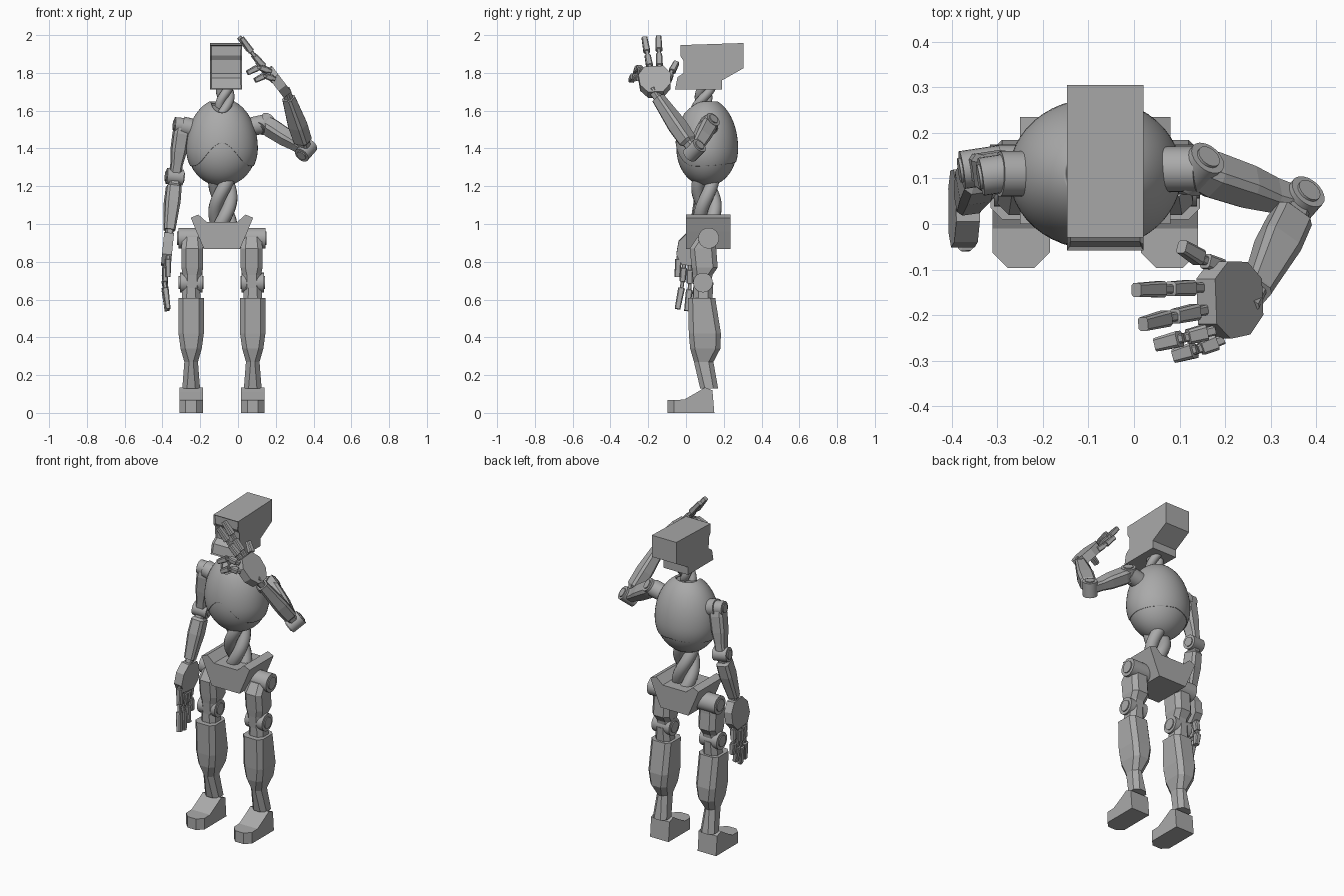
import bpy, bmesh
from math import sin, cos, pi, sqrt, exp
from mathutils import Vector, Matrix

old = bpy.data.objects.get("Cube")
if old:
    bpy.data.objects.remove(old, do_unlink=True)

grey = bpy.data.materials.new("plain grey")
grey.use_nodes = True
grey.diffuse_color = (0.4, 0.4, 0.4, 1)
grey.node_tree.nodes["Principled BSDF"].inputs["Base Color"].default_value = (0.4, 0.4, 0.4, 1)

MID = -0.085          # body centre line in x
BODY_Y = 0.11


def finish(name, bm, smooth=False):
    bmesh.ops.recalc_face_normals(bm, faces=bm.faces)
    me = bpy.data.meshes.new(name)
    bm.to_mesh(me)
    bm.free()
    me.materials.append(grey)
    if smooth:
        me.shade_smooth()
        me.set_sharp_from_angle(angle=0.6)
    else:
        me.shade_flat()
    ob = bpy.data.objects.new(name, me)
    bpy.context.collection.objects.link(ob)
    return ob


def loft(rings, caps=True):
    bm = bmesh.new()
    vs = [[bm.verts.new(p) for p in r] for r in rings]
    n = len(vs[0])
    for a, b in zip(vs, vs[1:]):
        for i in range(n):
            bm.faces.new((a[i], a[(i + 1) % n], b[(i + 1) % n], b[i]))
    if caps:
        bm.faces.new(vs[0])
        bm.faces.new(vs[-1])
    return bm


def octagon(w, d, c):
    """Chamfered rectangle with half sizes w, d and chamfer c."""
    return [(w, d - c), (w - c, d), (c - w, d), (-w, d - c),
            (-w, c - d), (c - w, -d), (w - c, -d), (w, c - d)]


def limb(name, a, b, side, sections):
    """Chamfered bar from a to b; sections are (t, half width along side, half depth)."""
    a, b = Vector(a), Vector(b)
    axis = (b - a).normalized()
    d = axis.cross(Vector(side)).normalized()
    w = d.cross(axis)
    return finish(name, loft([[a.lerp(b, t) + w * p + d * q
                               for p, q in octagon(hw, hd, min(hw, hd) * 0.35)]
                              for t, hw, hd in sections]))


def cylinder(name, a, b, r, n=24):
    a, b = Vector(a), Vector(b)
    rot = (b - a).to_track_quat('Z', 'Y')
    ring = [rot @ Vector((r * cos(2 * pi * i / n), r * sin(2 * pi * i / n), 0)) for i in range(n)]
    return finish(name, loft([[a + p for p in ring], [b + p for p in ring]]), True)


def joint(name, centre, axis, r, half):
    """Hinge drum with a raised disc on each end."""
    c, ax = Vector(centre), Vector(axis).normalized()
    cylinder(name, c - ax * half, c + ax * half, r)
    cylinder(name + "_cap", c - ax * (half + .006), c + ax * (half + .006), r * .65)


def stack(name, cx, sections):
    """Upright chamfered block; sections are (z, half width, y front, y back)."""
    return finish(name, loft([[(cx + p, (y0 + y1) / 2 + q, z)
                               for p, q in octagon(hw, (y1 - y0) / 2, .025)]
                              for z, hw, y0, y1 in sections]))


# Torso: inner egg and outer shell with a wavy hem and a low collar
def egg(name, low, high, grow, rows=24, n=48):
    rings = []
    for j in range(rows + 1):
        s = (1 - cos(pi * j / rows)) / 2
        ring = []
        for i in range(n):
            t = 2 * pi * i / n
            z = low(t) + (high(t) - low(t)) * s
            k = (z - 1.40) / (.265 if z > 1.40 else .2)
            r = sqrt(max(0.0004, 1 - k * k)) * grow
            ring.append((MID + .19 * r * cos(t), BODY_Y + .166 * r * sin(t), z))
        rings.append(ring)
    return rings


def hem(t):
    f = abs((t + pi / 2 + pi) % (2 * pi) - pi)
    return 1.30 + .13 * exp(-(f / .55) ** 2) + .03 * (f / pi) ** 2


def collar(t):
    return 1.648 - .06 * max(0, -sin(t)) ** 6


finish("torso_core", loft(egg("core", lambda t: 1.2, lambda t: collar(t) - .015, .97)), True)
shell = finish("torso_shell", loft(egg("shell", hem, collar, 1.0), caps=False), True)
mod = shell.modifiers.new("thickness", 'SOLIDIFY')
mod.thickness = .012


# Twisted cables of the waist and neck
def cables(name, base, top, spread, r, turns):
    base, top = Vector(base), Vector(top)
    for k in range(3):
        cu = bpy.data.curves.new(f"{name}_{k}", 'CURVE')
        cu.dimensions = '3D'
        cu.bevel_depth, cu.bevel_resolution, cu.use_fill_caps = r, 4, True
        sp = cu.splines.new('POLY')
        sp.points.add(20)
        for i, p in enumerate(sp.points):
            s = i / 20
            a = 2 * pi * (turns * s + k / 3)
            p.co = (*(base.lerp(top, s) + Vector((cos(a), sin(a), 0)) * spread), 1)
        sp.use_smooth = True
        cu.materials.append(grey)
        bpy.context.collection.objects.link(bpy.data.objects.new(f"{name}_{k}", cu))


cables("waist_cable", (-.08, .12, .98), (-.08, .10, 1.27), .042, .036, .6)
cables("neck_cable", (-.075, .065, 1.58), (-.065, .115, 1.74), .027, .024, .6)


# Head: side profile extruded across, with a sunken face
def prism(profile, place, lo, hi):
    return loft([[place(p, q, e) for p, q in profile] for e in (lo, hi)])


bm = prism([(-.03, 1.947), (-.03, 1.89), (-.014, 1.865), (-.012, 1.80), (-.045, 1.777), (-.058, 1.713),
            (.19, 1.713), (.19, 1.76), (.305, 1.825), (.305, 1.958)],
           lambda y, z, x: (x, y, z), -.147, .021)
bmesh.ops.recalc_face_normals(bm, faces=bm.faces)
front = [f for f in bm.faces if f.normal.y < -.2 and abs(f.normal.x) < .1 and f.calc_center_median().y < 0]
bmesh.ops.inset_region(bm, faces=front, thickness=.008, depth=-.008)
finish("head", bm)

# Pelvis cradle
half = [(.08, 1.01), (.125, 1.05), (.165, 1.033), (.135, .96), (.095, .868)]
cradle = half + [(-x, z) for x, z in reversed(half)]
finish("pelvis", prism(cradle, lambda x, z, y: (MID + x, y, z), .0, .235))

# Legs
for s, tag in ((-1, "right"), (1, "left")):
    cx = MID + s * .163
    joint(tag + "_hip", (cx, .12, .925), (1, 0, 0), .055, .068)
    stack(tag + "_thigh", cx - s * .006, [(.93, .052, .06, .16), (.87, .058, .02, .16), (.77, .058, .03, .168),
                                          (.73, .05, .035, .14), (.66, .05, .04, .13)])
    joint(tag + "_knee", (cx, .09, .69), (1, 0, 0), .052, .06)
    stack(tag + "_knee_link", cx, [(.69, .045, .04, .145), (.60, .05, .04, .14)])
    stack(tag + "_shin", cx, [(.607, .067, .01, .155), (.42, .067, .015, .185), (.34, .056, .022, .182),
                              (.27, .036, .042, .145), (.13, .047, .075, .17)])
    bm = prism([(-.097, 0), (.15, 0), (.14, .12), (.10, .135), (.06, .11), (-.01, .07), (-.097, .068)],
               lambda y, z, x: (x, y, z), cx - .063, cx + .063)
    toes = [e for e in bm.edges if all(v.co.y < -.09 for v in e.verts)
            and abs(e.verts[0].co.x - e.verts[1].co.x) < .01]
    bmesh.ops.bevel(bm, geom=toes, offset=.034, segments=1, affect='EDGES')
    finish(tag + "_foot", bm)


# Arms: shoulder, upper arm, elbow hinge, forearm
def arm(tag, shoulder, elbow, wrist, hinge):
    sh, el, wr = Vector(shoulder), Vector(elbow), Vector(wrist)
    joint(tag + "_shoulder", sh, hinge, .042, .042)
    cylinder(tag + "_socket", sh, (MID + (sh.x - MID) * .6, sh.y, sh.z - .02), .05)
    limb(tag + "_upper_arm", sh, el, hinge,
         [(-.05, .036, .036), (.15, .042, .045), (.5, .04, .042), (.75, .03, .036), (1, .03, .032)])
    joint(tag + "_elbow", el, hinge, .042, .044)
    limb(tag + "_forearm", el, wr, hinge,
         [(.0, .028, .028), (.14, .028, .03), (.18, .038, .044), (.45, .04, .046), (.92, .03, .03), (.94, .03, .03)])
    limb(tag + "_wrist", el, wr, hinge, [(.9, .02, .02), (1.1, .02, .02)])


left_wrist, right_wrist = (.262, -.16, 1.685), (-.365, .045, .95)
arm("left", (.14, .12, 1.53), (.36, .045, 1.39), left_wrist, (.51, .58, .58))
arm("right", (-.295, .11, 1.52), (-.335, .125, 1.25), right_wrist, (1, .15, -.1))


# Hands: palm plate and jointed fingers
def hand(tag, wrist, along, across, fingers):
    v = Vector(along).normalized()
    w = v.cross(Vector(across)).normalized()
    u = w.cross(v)
    m = Matrix((u, v, w)).transposed()
    outline = [(-.04, 0), (.04, 0), (.08, .05), (.085, .12), (.05, .17), (-.05, .17), (-.085, .12), (-.08, .05)]
    finish(tag + "_palm", prism(outline, lambda p, q, e: Vector(wrist) + m @ Vector((p, q, e)), -.026, .026))
    for name, base, mid, tip in fingers:
        limb(f"{tag}_{name}_lower", base, mid, u, [(-.1, .011, .011), (.2, .011, .011), (.22, .018, .017),
                                                   (.85, .016, .015), (.87, .01, .01), (1, .01, .01)])
        limb(f"{tag}_{name}_tip", mid, tip, u, [(0, .01, .01), (.14, .01, .01), (.16, .018, .017), (1, .015, .013)])


hand("left", left_wrist, (-.6, -.06, .79), (0, 1, 0), [
    ("index", (.14, -.14, 1.82), (.07, -.143, 1.91), (.005, -.145, 1.99)),
    ("middle", (.15, -.19, 1.82), (.08, -.205, 1.90), (.02, -.22, 1.985)),
    ("ring", (.17, -.235, 1.81), (.11, -.25, 1.83), (.05, -.265, 1.80)),
    ("little", (.19, -.255, 1.77), (.14, -.275, 1.785), (.09, -.29, 1.76)),
    ("thumb", (.2, -.1, 1.75), (.15, -.078, 1.80), (.105, -.05, 1.855))])
hand("right", right_wrist, (-.1, -.1, -1), (0, 1, 0), [
    ("index", (-.382, -.01, .79), (-.387, -.02, .68), (-.37, -.045, .55)),
    ("middle", (-.382, .02, .78), (-.39, .02, .67), (-.375, .005, .54)),
    ("ring", (-.382, .05, .78), (-.39, .055, .68), (-.375, .05, .57)),
    ("little", (-.382, .08, .80), (-.39, .09, .71), (-.38, .09, .63)),
    ("thumb", (-.37, -.01, .89), (-.37, -.04, .83), (-.37, -.045, .72))])
